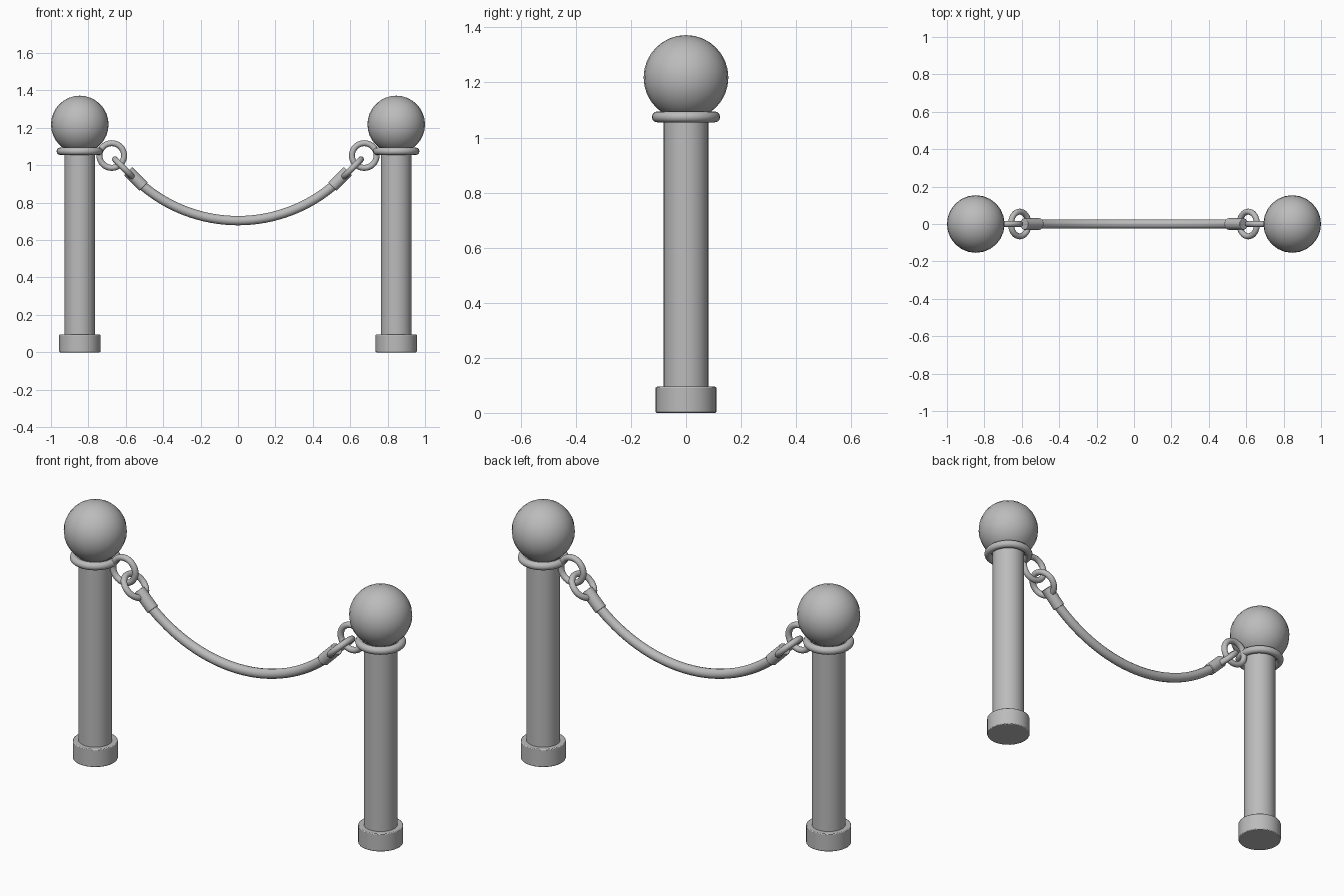
import bpy
from math import radians, sin, cos, asin

cube = bpy.data.objects.get("Cube")
if cube:
    bpy.data.objects.remove(cube, do_unlink=True)

grey = bpy.data.materials.new("plain grey")
grey.use_nodes = True
grey.diffuse_color = (0.5, 0.5, 0.5, 1)
grey.node_tree.nodes["Principled BSDF"].inputs["Base Color"].default_value = (0.5, 0.5, 0.5, 1)


def finish(name):
    ob = bpy.context.object
    ob.name = name
    ob.data.materials.append(grey)
    bpy.ops.object.shade_smooth_by_angle(angle=radians(40))
    return ob


def cylinder(name, radius, depth, loc, rot=(0, 0, 0), bevel=0):
    bpy.ops.mesh.primitive_cylinder_add(vertices=24, radius=radius, depth=depth,
                                        location=loc, rotation=rot)
    ob = finish(name)
    if bevel:
        mod = ob.modifiers.new("soft edge", "BEVEL")
        mod.width = bevel
        mod.segments = 2


def ring(name, major, minor, loc, rot=(0, 0, 0)):
    bpy.ops.mesh.primitive_torus_add(major_radius=major, minor_radius=minor,
                                     major_segments=32, minor_segments=12,
                                     location=loc, rotation=rot)
    finish(name)


for side, s in (("right", -1), ("left", 1)):
    x = s * 0.846
    tilt = s * radians(45)
    # Post with foot, collar and ball
    cylinder(side + "_foot", 0.11, 0.095, (x, 0, 0.0475), bevel=0.004)
    cylinder(side + "_post", 0.082, 1.05, (x, 0, 0.575))
    ring(side + "_collar", 0.104, 0.02, (x, 0, 1.075))
    bpy.ops.mesh.primitive_uv_sphere_add(segments=24, ring_count=16, radius=0.154,
                                         location=(x, 0, 1.218))
    finish(side + "_ball")
    # Two linked rings and the rope end cap
    ring(side + "_post_ring", 0.066, 0.016, (s * 0.675, 0, 1.052), (radians(90), 0, 0))
    ring(side + "_rope_ring", 0.066, 0.016, (s * 0.611, 0, 0.985), (0, -tilt, 0))
    cylinder(side + "_rope_cap", 0.031, 0.116, (s * 0.546, 0, 0.927), (0, tilt, 0), bevel=0.003)

# Sagging rope along a circular arc
sag_radius, lowest, half_span, steps = 0.788, 0.704, 0.53, 32
reach = asin(half_span / sag_radius)
curve = bpy.data.curves.new("rope", "CURVE")
curve.dimensions = "3D"
curve.bevel_depth = 0.025
curve.bevel_resolution = 4
curve.use_fill_caps = True
spline = curve.splines.new("POLY")
spline.points.add(steps)
for i, point in enumerate(spline.points):
    a = reach * (2 * i / steps - 1)
    point.co = (sag_radius * sin(a), 0, lowest + sag_radius * (1 - cos(a)), 1)
rope = bpy.data.objects.new("rope", curve)
bpy.context.collection.objects.link(rope)
bpy.ops.object.select_all(action="DESELECT")
rope.select_set(True)
bpy.context.view_layer.objects.active = rope
bpy.ops.object.convert(target="MESH")
finish("rope")
